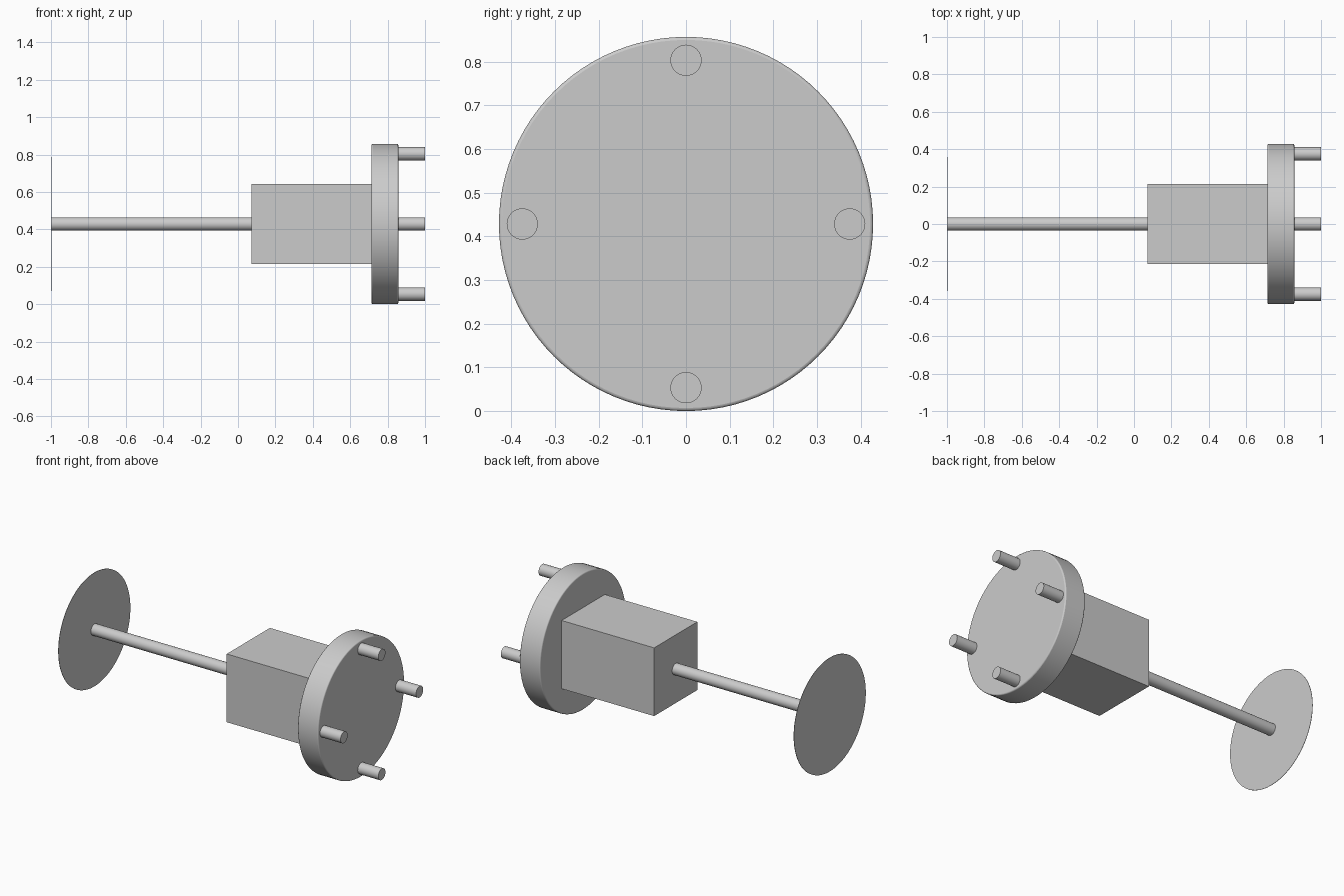
import bpy
import math

cube = bpy.data.objects.get("Cube")
if cube:
    bpy.data.objects.remove(cube, do_unlink=True)

U = 1 / 14            # module: the whole length is 28 modules
AXIS_Z = 6 * U        # height of the central axis

grey = bpy.data.materials.new("light_grey")
grey.use_nodes = True
grey.diffuse_color = (0.6, 0.6, 0.6, 1)
grey.node_tree.nodes["Principled BSDF"].inputs["Base Color"].default_value = (0.6, 0.6, 0.6, 1)


def finish(name):
    obj = bpy.context.object
    obj.name = name
    obj.data.materials.append(grey)
    return obj


def rod(name, x0, x1, radius, y=0, z=0, sides=32, bevel=0):
    """Cylinder along x, offset from the central axis."""
    bpy.ops.mesh.primitive_cylinder_add(
        vertices=sides, radius=radius, depth=x1 - x0,
        location=((x0 + x1) / 2, y, AXIS_Z + z), rotation=(0, math.pi / 2, 0))
    obj = finish(name)
    if bevel:
        mod = obj.modifiers.new("edge_round", "BEVEL")
        mod.width = bevel
        mod.segments = 3
        mod.limit_method = "ANGLE"
    bpy.ops.object.shade_smooth_by_angle(angle=math.radians(35))
    return obj


# Thin end disc and shaft
rod("end_disc", -1, -0.998, 5 * U, sides=64)
rod("shaft", -1, -1 + 15 * U, U / 2)

# Square body block
bpy.ops.mesh.primitive_cube_add(size=1, location=(-1 + 19.5 * U, 0, AXIS_Z))
body = finish("body_block")
body.scale = (9 * U, 6 * U, 6 * U)

# Round flange with softened rims
rod("flange", -1 + 24 * U, -1 + 26 * U, 6 * U, sides=96, bevel=0.007)

# Four pins around the flange face
for i in range(4):
    a = i * math.pi / 2
    rod(f"pin_{i + 1}", -1 + 26 * U, 1, U / 2,
        y=5.25 * U * math.cos(a), z=5.25 * U * math.sin(a))
